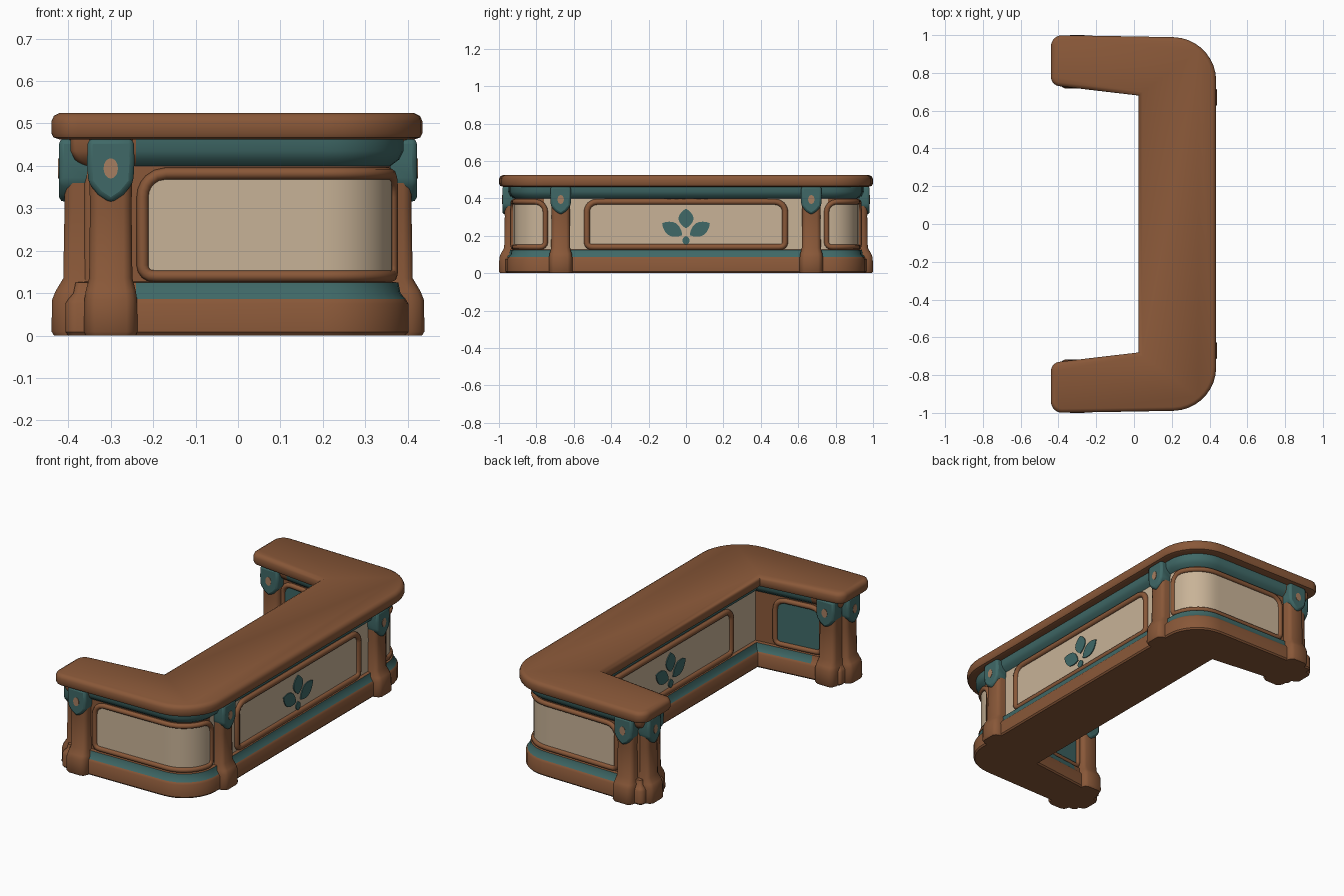
import bpy, bmesh, math
from mathutils import Vector
from mathutils.geometry import interpolate_bezier

cube = bpy.data.objects.get("Cube")
if cube:
    bpy.data.objects.remove(cube)


def material(name, rgb):
    m = bpy.data.materials.new(name)
    m.use_nodes = True
    m.diffuse_color = (*rgb, 1)
    m.node_tree.nodes["Principled BSDF"].inputs["Base Color"].default_value = (*rgb, 1)
    return m


BROWN = material("brown wood", (0.25, 0.097, 0.04))
TEAL = material("teal paint", (0.05, 0.14, 0.135))
CREAM = material("cream panel", (0.58, 0.45, 0.31))
TAN = material("tan stud", (0.38, 0.21, 0.12))


def loft(name, rings, mats, rule=None, bevel=0):
    """Closed solid through matching rings, capped at both ends."""
    bm = bmesh.new()
    loops = [[bm.verts.new(p) for p in ring] for ring in rings]
    for a, b in zip(loops, loops[1:]):
        for i in range(len(a)):
            j = (i + 1) % len(a)
            bm.faces.new((a[i], a[j], b[j], b[i]))
    bm.faces.new(loops[0])
    bm.faces.new(loops[-1])
    bmesh.ops.recalc_face_normals(bm, faces=bm.faces)
    if rule:
        for f in bm.faces:
            f.material_index = rule(f)
    me = bpy.data.meshes.new(name)
    bm.to_mesh(me)
    bm.free()
    for m in mats:
        me.materials.append(m)
    ob = bpy.data.objects.new(name, me)
    bpy.context.collection.objects.link(ob)
    if bevel:
        mod = ob.modifiers.new("soft edges", "BEVEL")
        mod.width, mod.segments = bevel, 2
    bpy.ops.object.select_all(action="DESELECT")
    ob.select_set(True)
    bpy.context.view_layer.objects.active = ob
    bpy.ops.object.shade_smooth_by_angle(angle=math.radians(40))
    return ob


def fillet(points, radii, cyclic=True, n=10):
    """Round the corners of a flat path."""
    out, count = [], len(points)
    for i, (p, r) in enumerate(zip(points, radii)):
        if r == 0:
            out.append(p)
            continue
        a = (points[i - 1] - p).normalized()
        b = (points[(i + 1) % count] - p).normalized()
        t = r / math.tan(a.angle(b) / 2)
        out += interpolate_bezier(p + a * t, p + a * t * 0.45, p + b * t * 0.45, p + b * t, n)
    return out


# U-shaped plan: x, y, corner radius
half = [(0.435, 0.985, 0.23), (-0.24, 0.997, 0), (-0.44, 1.0, 0.06),
        (-0.44, 0.735, 0.05), (-0.24, 0.711, 0), (0.025, 0.68, 0)]
plan = half + [(x, -y, r) for x, y, r in reversed(half)]
corners = [Vector((x, y, 0)) for x, y, r in plan]


def outline(inset, z):
    pts, radii = [], []
    for i, p in enumerate(corners):
        d1 = (p - corners[i - 1]).normalized()
        d2 = (corners[(i + 1) % len(corners)] - p).normalized()
        n1, n2 = Vector((d1.y, -d1.x, 0)), Vector((d2.y, -d2.x, 0))
        pts.append(p - (n1 + n2) / (1 + n1.dot(n2)) * inset)
        r = plan[i][2]
        radii.append(max(r - inset, 0.015) if r else 0)
    return [Vector((p.x, p.y, z)) for p in fillet(pts, radii)]


# Counter top with rounded rim
rim = [(0.02, 0.462), (0.005, 0.467), (0, 0.477), (0, 0.505), (0.006, 0.518), (0.02, 0.525)]
loft("counter_top", [outline(d, z) for d, z in rim], [BROWN])


# Body with plinth, painted mouldings and wall
def body_colour(f):
    c = f.calc_center_median()
    if c.x < -0.24 or abs(f.normal.z) > 0.99:
        return 0
    if 0.085 < c.z < 0.126 or c.z > 0.4:
        return 1
    return 2 if 0.13 < c.z and abs(c.y) < 0.1 else 0


WALL = 0.075
section = [(0.04, 0), (0.033, 0.008), (0.033, 0.075), (0.04, 0.086), (0.052, 0.1), (0.057, 0.125),
           (WALL, 0.127), (WALL, 0.4), (0.055, 0.415), (0.045, 0.435), (0.045, 0.465)]
loft("counter_body", [outline(d, z) for d, z in section], [BROWN, TEAL, CREAM], body_colour)


def flat(x, y, nx, ny):
    """Placement on a straight wall: along, up, outward."""
    return lambda s, z, o: Vector((x - ny * s + nx * o, y + nx * s + ny * o, z))


def bent(points, side):
    """Placement along a curved wall."""
    tang = [(points[min(i + 1, len(points) - 1)] - points[max(i - 1, 0)]).normalized()
            for i in range(len(points))]
    lengths = [0]
    for a, b in zip(points, points[1:]):
        lengths.append(lengths[-1] + (b - a).length)

    def place(s, z, o):
        i = max(k for k in range(len(points) - 1) if lengths[k] <= s + 1e-6)
        f = (s - lengths[i]) / (lengths[i + 1] - lengths[i])
        p, t = points[i].lerp(points[i + 1], f), tang[i].lerp(tang[i + 1], f)
        return Vector((p.x - t.y * o, side * (p.y + t.x * o), z))
    return place, lengths[-1]


def plate(name, place, shape, o0, o1, mat, bevel=0):
    return loft(name, [[place(s, z, o) for s, z in shape] for o in (o0, o1)], [mat], None, bevel)


# Panel with rounded corners and a raised frame
def panel(name, place, s0, s1, mat, z0=0.14, z1=0.382, top=0.055, low=0.025, thick=0.014):
    def cut(d, r):
        return r - math.sqrt(max(r * r - (r - min(d, r)) ** 2, 0))
    ends = [top * k for k in (0, 0.04, 0.15, 0.3, 0.6)]
    span = s1 - s0 - 2 * top
    steps = ends + [top + span * k / 24 for k in range(25)] + [s1 - s0 - d for d in reversed(ends)]
    cols = []
    for d in steps:
        e = max(min(d, s1 - s0 - d), 0)
        cols.append((s0 + d, z0 + cut(e, low), z1 - cut(e, top)))
    loft(name + "_panel", [[place(s, a, -0.01), place(s, b, -0.01), place(s, b, 0.004),
                            place(s, a, 0.004)] for s, a, b in cols], [mat])
    ring = [place(s, a, 0.003) for s, a, b in cols] + [place(s, b, 0.003) for s, a, b in reversed(cols)]
    cu = bpy.data.curves.new(name + "_frame", "CURVE")
    cu.dimensions = "3D"
    cu.bevel_depth, cu.bevel_resolution = thick, 2
    sp = cu.splines.new("POLY")
    sp.points.add(len(ring) - 1)
    for pt, co in zip(sp.points, ring):
        pt.co = (*co, 1)
    sp.use_cyclic_u = True
    cu.materials.append(BROWN)
    bpy.context.collection.objects.link(bpy.data.objects.new(name + "_frame", cu))


def leaf(name, place, s, z, angle, length, width):
    right = [(width * math.sin(math.pi * t / 10) ** 0.8, length * t / 10) for t in range(11)]
    pts = right + [(-a, b) for a, b in reversed(right[1:-1])]
    c, n = math.cos(angle), math.sin(angle)
    plate(name, place, [(s + a * c + b * n, z - a * n + b * c) for a, b in pts], 0.001, 0.009, TEAL)


# Long panels with leaf emblems, outside and inside
for name, place in (("outer", flat(0.36, 0, 1, 0)), ("inner", flat(0.1, 0, -1, 0))):
    panel(name, place, -0.53, 0.53, CREAM, thick=0.016)
    leaf(name + "_middle_leaf", place, 0, 0.24, 0, 0.105, 0.04)
    leaf(name + "_leaf_bud", place, 0, 0.15, 0, 0.05, 0.02)
    for k in (-1, 1):
        leaf(name + "_side_leaf", place, 0.02 * k, 0.203, 1.03 * k, 0.125, 0.037)


# Post with flared foot, pointed painted cap and stud
def post(name, place):
    stations = [(0, 0.059, 0.074), (0.01, 0.063, 0.08), (0.085, 0.062, 0.078), (0.105, 0.059, 0.07),
                (0.135, 0.051, 0.052), (0.3, 0.049, 0.049), (0.463, 0.052, 0.05)]
    loft(name, [[place(s * w, z, o) for s, o in ((-1, -0.03), (-1, 0.6 * d), (-0.85, 0.88 * d),
                 (-0.6, d), (0.6, d), (0.85, 0.88 * d), (1, 0.6 * d), (1, -0.03))]
                for z, w, d in stations], [BROWN])
    shield = [(-0.054, 0.464), (-0.056, 0.41), (-0.053, 0.36), (-0.03, 0.332), (0, 0.312),
              (0.03, 0.332), (0.053, 0.36), (0.056, 0.41), (0.054, 0.464)]
    plate(name + "_cap", place, shield, -0.02, 0.062, TEAL, 0.012)
    oval = [(0.017 * math.cos(a * math.pi / 8), 0.394 + 0.024 * math.sin(a * math.pi / 8)) for a in range(16)]
    plate(name + "_stud", place, oval, 0.058, 0.064, TAN)


for side, word in ((-1, "front"), (1, "rear")):
    # Curved corner panel on the outside of each arm
    path = fillet([Vector((-0.225, 0.921, 0)), Vector((0.36, 0.911, 0)), Vector((0.36, 0.752, 0))],
                  [0, 0.155, 0], n=14)
    place, total = bent(path, side)
    panel(word + "_corner", place, 0, total, CREAM)
    # Painted panel on the inside of each arm
    inner = fillet([Vector((-0.275, 0.79, 0)), Vector((-0.015, 0.76, 0))], [0, 0])
    place, total = bent([inner[1], inner[0]], side)
    panel(word + "_arm_inner", place, 0, total, TEAL)
    # Posts
    post(word + "_outer_post", flat(-0.3, side * 0.92, 0, side))
    post(word + "_side_post", flat(0.36, side * 0.67, 1, 0))
    post(word + "_end_post", flat(-0.36, side * 0.868, -1, 0))
    post(word + "_inner_post", flat(-0.33, side * 0.798, 0, -side))
